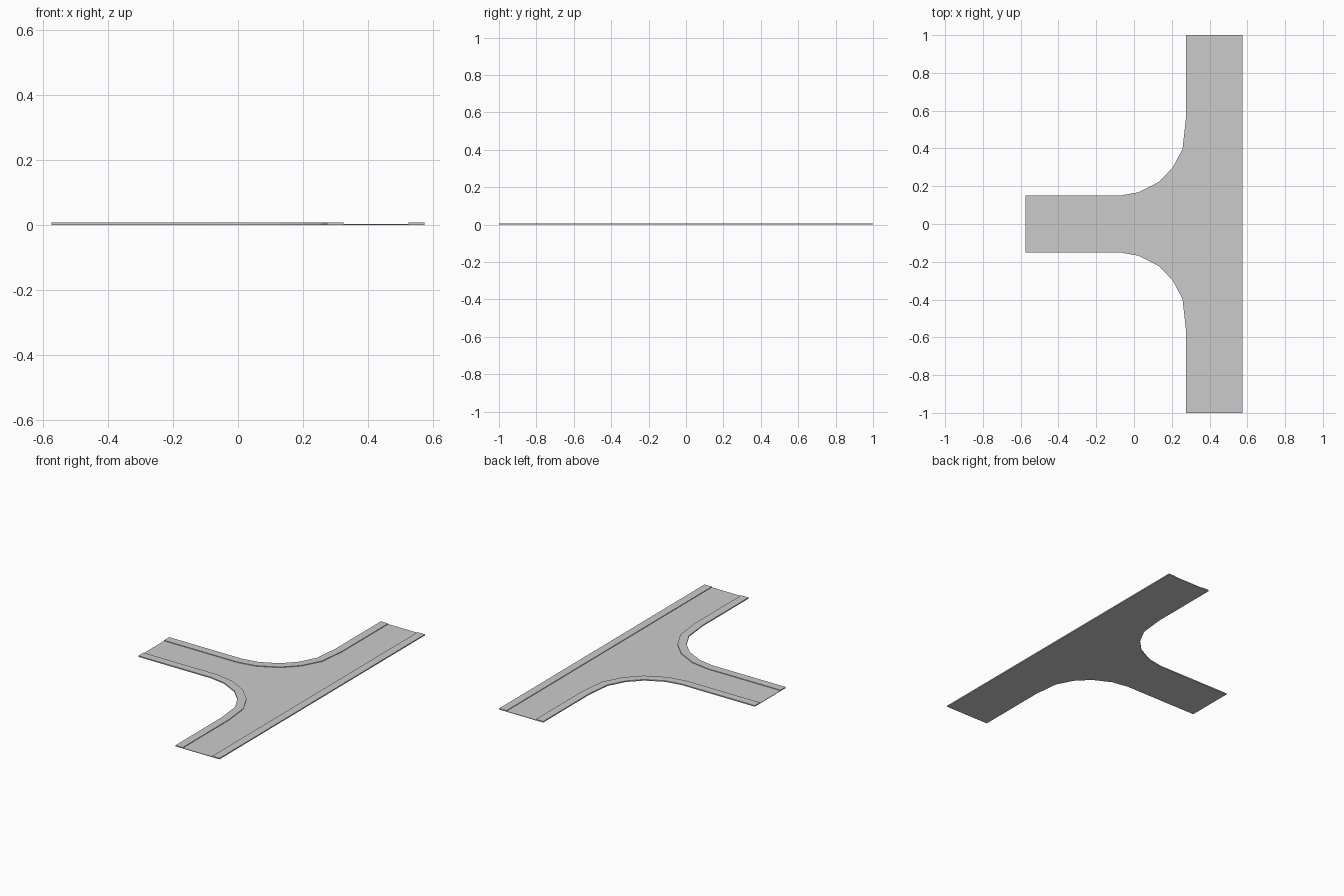
import bpy
from mathutils import Vector

if "Cube" in bpy.data.objects:
    bpy.data.objects.remove(bpy.data.objects["Cube"])

HX, HW, PAVE = 0.574, 0.15, 0.05      # half size in x, half road width, pavement width
ROAD_Z, KERB_Z = 0.003, 0.007


def make(name, polys):
    """Build one object from polygons given as coordinates, sharing vertices."""
    index, faces = {}, []
    for poly in polys:
        faces.append([index.setdefault(tuple(round(c, 5) for c in p), len(index)) for p in poly])
    mesh = bpy.data.meshes.new(name)
    mesh.from_pydata(list(index), [], faces)
    mesh.update()
    obj = bpy.data.objects.new(name, mesh)
    bpy.context.collection.objects.link(obj)


def inset(path, dist):
    """Mitred offset to the right of an open path."""
    pts = [Vector(p) for p in path]
    normals = []
    for a, b in zip(pts, pts[1:]):
        d = (b - a).normalized()
        normals.append(Vector((d.y, -d.x)))
    out = []
    for i, p in enumerate(pts):
        n0, n1 = normals[max(i - 1, 0)], normals[min(i, len(normals) - 1)]
        out.append(p + (n0 + n1) * dist / (1 + n0.dot(n1)))
    return out


def pavement(name, path, inner):
    """Raised strip between the outer path and the road edge."""
    sections = []
    for o, i in zip(path, inner):
        sections.append([(o[0], o[1], 0), (o[0], o[1], KERB_Z), (i.x, i.y, KERB_Z),
                         (i.x, i.y, ROAD_Z), (i.x, i.y, 0)])
    polys = [sections[0][::-1], sections[-1]]
    for a, b in zip(sections, sections[1:]):
        for k, m in ((0, 1), (1, 2), (2, 3), (4, 0)):
            polys.append([a[k], a[m], b[m], b[k]])
    make(name, polys)


# Kerb outlines, clockwise seen from above
west = HX - 2 * HW
north = [(-HX, HW), (-0.077, HW), (0.024, 0.168), (0.13, 0.222), (0.204, 0.297),
         (0.257, 0.397), (west, 0.553), (west, 1)]
south = [(x, -y) for x, y in reversed(north)]
east = [(HX, 1), (HX, -1)]

# Pavements
road_edges = []
for name, path in (("pavement_north", north), ("pavement_east", east), ("pavement_south", south)):
    inner = inset(path, PAVE)
    pavement(name, path, inner)
    road_edges.append(inner)

# Sunken road surface with underside and three open ends
outline = [p for edge in road_edges for p in edge]
polys = [[(p.x, p.y, ROAD_Z) for p in reversed(outline)], [(p.x, p.y, 0) for p in outline]]
for i in range(3):
    p, q = road_edges[i][-1], road_edges[(i + 1) % 3][0]
    polys.append([(p.x, p.y, 0), (p.x, p.y, ROAD_Z), (q.x, q.y, ROAD_Z), (q.x, q.y, 0)])
make("road", polys)
